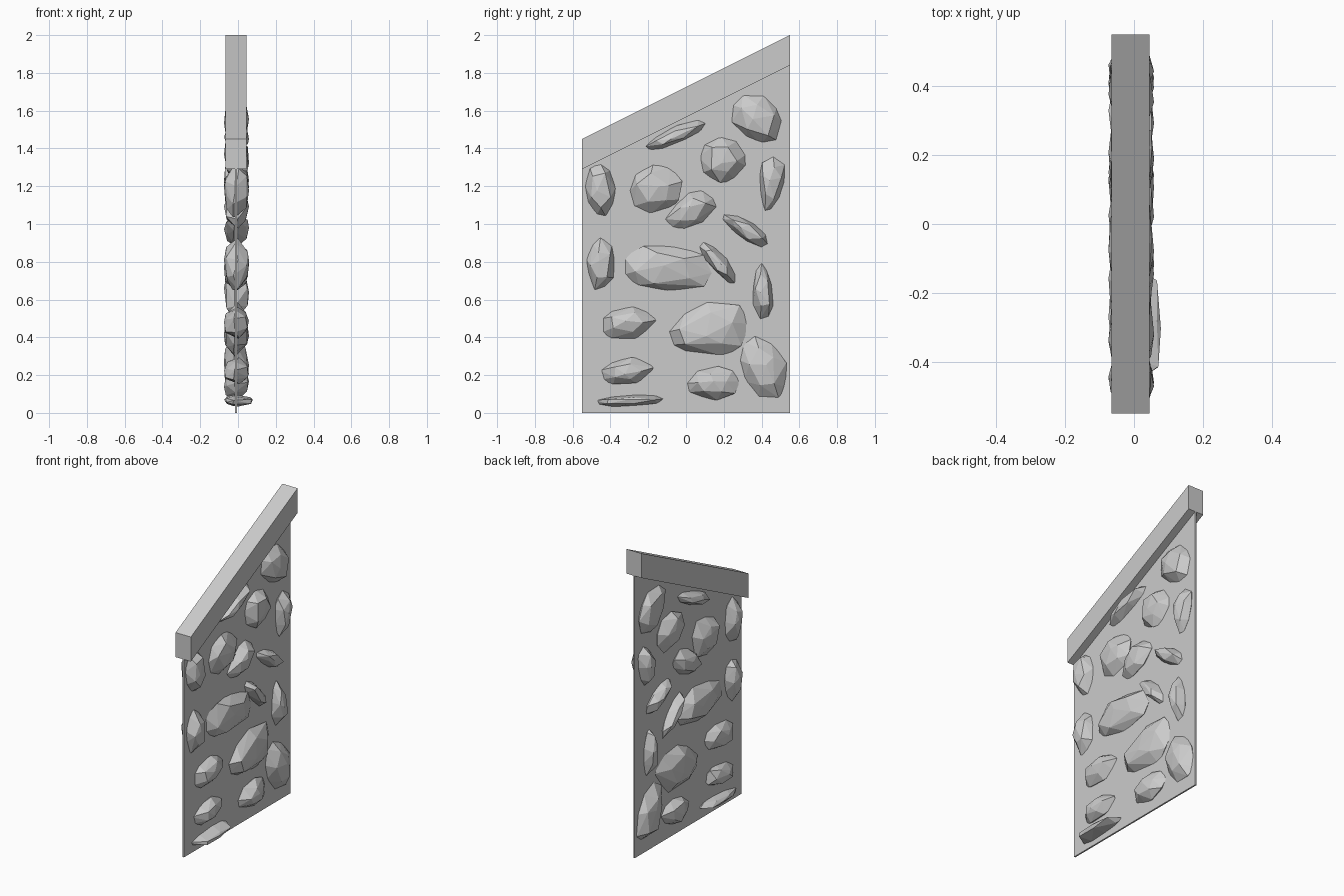
import bpy, bmesh, math, random

if "Cube" in bpy.data.objects:
    bpy.data.objects.remove(bpy.data.objects["Cube"])
random.seed(7)

CX = -0.01  # middle plane of the wall


def finish(bm, name):
    bmesh.ops.recalc_face_normals(bm, faces=bm.faces)
    me = bpy.data.meshes.new(name)
    bm.to_mesh(me)
    bm.free()
    ob = bpy.data.objects.new(name, me)
    bpy.context.collection.objects.link(ob)
    return ob


def slab(name, profile, half):
    """Extrude a y-z profile across x."""
    bm = bmesh.new()
    f = bm.faces.new([bm.verts.new((CX - half, y, z)) for y, z in profile])
    r = bmesh.ops.extrude_face_region(bm, geom=[f])
    vs = [v for v in r["geom"] if isinstance(v, bmesh.types.BMVert)]
    bmesh.ops.translate(bm, verts=vs, vec=(2 * half, 0, 0))
    return finish(bm, name)


def stone(name, y, z, a, b, tilt, taper, flat, front=0.066):
    """Faceted boulder: convex hull of an outline ring and two inner face rings."""
    bm = bmesh.new()
    t = math.radians(tilt)

    def add(x, ang, r):
        u, v = r * math.cos(ang), r * math.sin(ang)
        v *= 1 + taper * u
        if v < 0:
            v *= 1 - flat
        v += flat * 0.5
        u, v = u * a, v * b
        bm.verts.new((CX + x, y + u * math.cos(t) - v * math.sin(t),
                      z + u * math.sin(t) + v * math.cos(t)))

    for i in range(9):
        add(random.uniform(-.018, .018), math.tau * (i + random.uniform(-.15, .15)) / 9,
            random.uniform(.97, 1.06))
    for side in (1, -1):
        start = random.random()
        depth = front if side > 0 else 0.064
        for i in range(5):
            add(side * depth * random.uniform(.72, .92),
                math.tau * (i + start + random.uniform(-.15, .15)) / 5, random.uniform(.5, .75))
        add(side * depth, random.uniform(0, 6), .2)
    r = bmesh.ops.convex_hull(bm, input=bm.verts)
    loose = {g for g in r["geom_interior"] if isinstance(g, bmesh.types.BMVert)}
    bmesh.ops.delete(bm, geom=list(loose), context='VERTS')
    return finish(bm, name)


# thin wall panel and sloping coping
slab("wall_panel", [(-.55, 0), (.55, 0), (.55, 1.92), (-.55, 1.37)], 0.005)
slab("coping", [(-.55, 1.29), (.55, 1.84), (.55, 2.0), (-.55, 1.45)], 0.055)

# stones: y, z, half length, half width, tilt, taper, flatness of underside
stones = [
    (.38, 1.56, .155, .125, -45, 0, 0),
    (-.05, 1.46, .175, .05, 23, 0, .2),
    (.20, 1.345, .14, .125, -20, 0, 0),
    (.45, 1.21, .145, .065, 82, .35, 0),
    (-.455, 1.175, .145, .08, 90, 0, 0),
    (-.165, 1.18, .145, .13, 20, 0, 0),
    (.025, 1.075, .15, .085, 30, .15, 0),
    (.315, .965, .14, .055, -30, .2, .1),
    (-.45, .785, .14, .075, 88, 0, 0),
    (-.11, .735, .25, .14, -5, 0, .25),
    (.165, .79, .155, .05, -48, 0, .2),
    (.405, .645, .15, .055, 93, -.3, 0),
    (-.315, .465, .15, .09, 4, 0, .1),
    (.115, .435, .225, .14, 10, .25, 0),
    (.405, .24, .185, .12, -65, 0, 0),
    (-.315, .22, .145, .07, 8, 0, 0),
    (-.3, .065, .19, .03, 3, 0, 0),
    (.14, .145, .145, .09, 5, .1, .1),
]
for n, s in enumerate(stones, 1):
    stone(f"stone_{n:02d}", *s, front=0.088 if n == 17 else 0.068)
